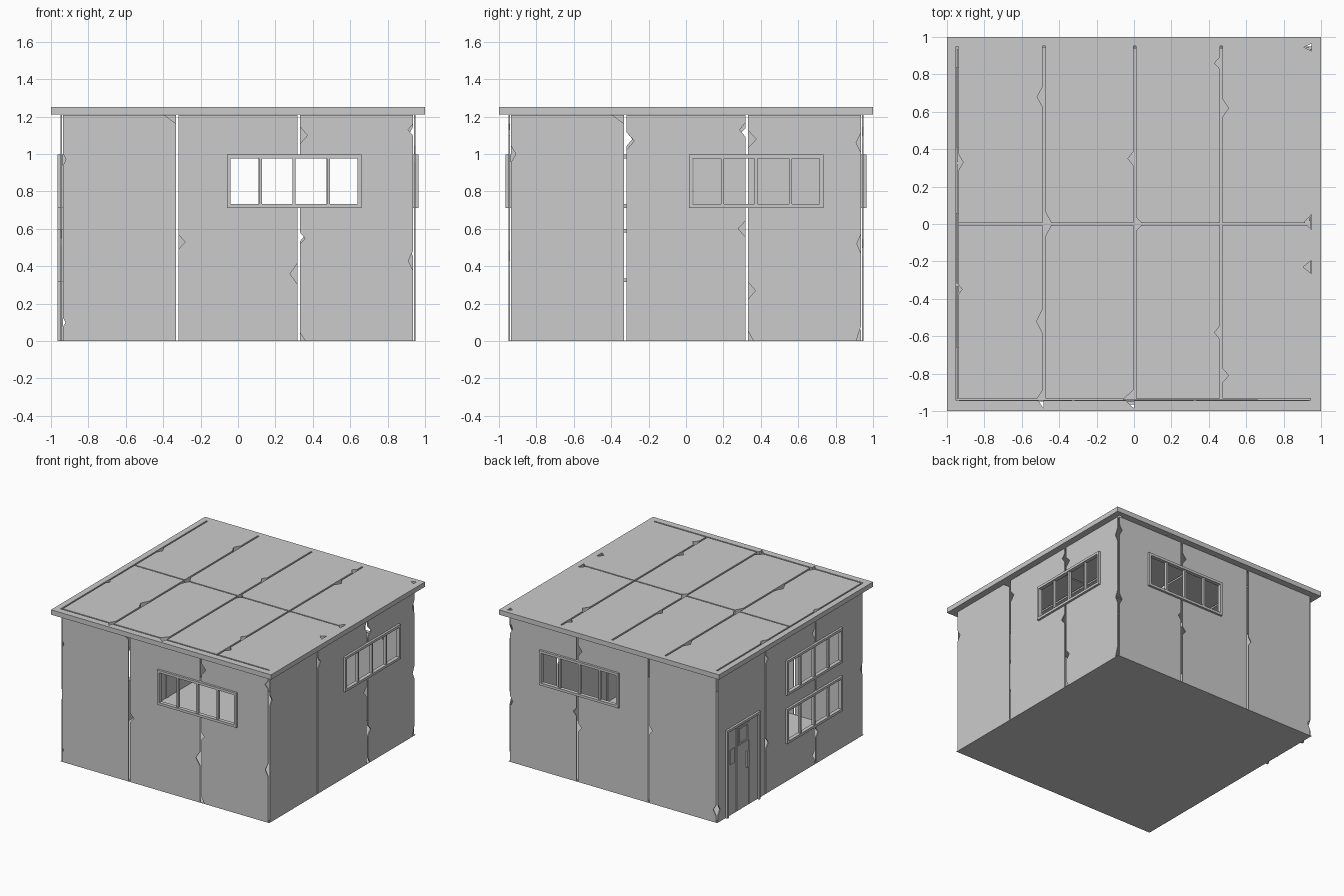
import bpy, bmesh, math
from mathutils import Matrix

cube = bpy.data.objects.get("Cube")
if cube:
    bpy.data.objects.remove(cube, do_unlink=True)

concrete = bpy.data.materials.new("concrete_grey")
concrete.use_nodes = True
GREY = (0.6, 0.6, 0.6, 1)
concrete.diffuse_color = GREY
concrete.node_tree.nodes["Principled BSDF"].inputs["Base Color"].default_value = GREY


def rect(u0, u1, v0, v1):
    return [(u0, v0), (u1, v0), (u1, v1), (u0, v1)]


def prisms(name, parts, matrix):
    """One object from (outline, low, high) prisms drawn in a local plane."""
    bm = bmesh.new()
    for outline, low, high in parts:
        a = [bm.verts.new((u, v, low)) for u, v in outline]
        b = [bm.verts.new((u, v, high)) for u, v in outline]
        bm.faces.new(a)
        bm.faces.new(b)
        for i in range(len(a)):
            j = (i + 1) % len(a)
            bm.faces.new((a[i], a[j], b[j], b[i]))
    bmesh.ops.recalc_face_normals(bm, faces=bm.faces)
    bm.transform(matrix)
    mesh = bpy.data.meshes.new(name)
    bm.to_mesh(mesh)
    bm.free()
    mesh.materials.append(concrete)
    obj = bpy.data.objects.new(name, mesh)
    bpy.context.collection.objects.link(obj)
    return obj


def cut_plate(name, outline, low, high, holes, matrix):
    """A flat slab with openings cut right through it."""
    plate = prisms(name, [(outline, low, high)], matrix)
    cutter = prisms(name + "_cutter", [(h, low - 0.05, high + 0.05) for h in holes], matrix)
    cutter.hide_render = True
    mod = plate.modifiers.new("openings", "BOOLEAN")
    mod.operation, mod.solver, mod.object = "DIFFERENCE", "EXACT", cutter
    mod.use_self = True
    bpy.context.view_layer.objects.active = plate
    bpy.ops.object.modifier_apply(modifier=mod.name)
    bpy.data.objects.remove(cutter, do_unlink=True)
    return plate


def chip(seam, at, reach, half):
    """Triangular break in a seam; reach is signed across the seam."""
    root = seam - math.copysign(0.003, reach)
    return [(root, at - half), (seam + reach, at), (root, at + half)]


FRAME = 0.02          # width of frame bars
W, H = 0.72, 0.285    # window size
BARS = (0.18, 0.36, 0.543)
OUT = 0.966           # outer face of the frames


def window(name, u, v, matrix):
    parts = [(rect(u, u + W, v, v + FRAME), 0.935, OUT),
             (rect(u, u + W, v + H - FRAME, v + H), 0.935, OUT),
             (rect(u, u + FRAME, v + FRAME, v + H - FRAME), 0.935, OUT),
             (rect(u + W - FRAME, u + W, v + FRAME, v + H - FRAME), 0.935, OUT)]
    parts += [(rect(u + b - 0.008, u + b + 0.008, v + FRAME, v + H - FRAME), 0.938, 0.96)
              for b in BARS]
    prisms(name, parts, matrix)


# Walls: name, quarter turns, windows (u, v), chips (seam, height, reach, half)
SEAM, END, TOP, SILL = 0.324, 0.936, 1.21, 0.712
WALLS = [
    ("front", 0, [(-0.06, SILL)],
     [(-SEAM, TOP, -0.065, 0.05), (-SEAM, 0.53, 0.035, 0.04), (SEAM, 1.1, 0.04, 0.05),
      (SEAM, 0.55, 0.028, 0.035), (SEAM, 0.36, -0.038, 0.06), (SEAM, 0, 0.03, 0.05),
      (-END, 0.97, 0.016, 0.04), (-END, 0.1, 0.014, 0.03),
      (END, 1.13, -0.027, 0.035), (END, 0.43, -0.025, 0.06)]),
    ("left", 1, [(0.015, SILL)],
     [(-SEAM, TOP, -0.065, 0.05), (-SEAM, 1.07, 0.04, 0.05), (SEAM, 1.13, -0.03, 0.04),
      (SEAM, 1.08, 0.045, 0.05), (SEAM, 0.6, -0.038, 0.045), (SEAM, 0.27, 0.04, 0.05),
      (SEAM, 0, 0.03, 0.06), (-END, 1, 0.026, 0.05), (END, 1.06, -0.026, 0.06),
      (END, 0.52, -0.022, 0.06), (END, 0, -0.026, 0.09)]),
    ("back", 2, [(-0.66, SILL)],
     [(-SEAM, 1.08, 0.035, 0.05), (-SEAM, 0.57, -0.03, 0.04), (-SEAM, 0.45, 0.03, 0.04),
      (SEAM, 0.6, 0.025, 0.04), (END, 0.1, -0.025, 0.05), (-END, 0.5, 0.025, 0.05),
      (-END, 1.1, 0.025, 0.05)]),
    ("right", 3, [(-0.06, SILL), (-0.06, 0.315)],
     [(-SEAM, 1.1, 0.035, 0.04), (-SEAM, 0.41, 0.035, 0.05), (SEAM, 1.08, -0.03, 0.04),
      (SEAM, 0.25, 0.035, 0.04), (SEAM, 0.08, -0.03, 0.04), (-END, 0.1, 0.025, 0.05),
      (END, 0.55, -0.025, 0.05)]),
]
upright = Matrix.Rotation(math.pi / 2, 4, "X")
for side, turns, windows, chips in WALLS:
    place = Matrix.Rotation(turns * math.pi / 2, 4, "Z") @ upright
    holes = [rect(s - 0.007, s + 0.007, -0.1, 1.3) for s in (-SEAM, SEAM)]
    holes += [chip(s + math.copysign(0.007 if abs(s) < 0.5 else -0.0, r), z, r, h)
              for s, z, r, h in chips]
    holes += [rect(u + 0.01, u + W - 0.01, v + 0.01, v + H - 0.01) for u, v in windows]
    cut_plate(side + "_wall", rect(-END, END, 0.004, TOP), 0.94, 0.948, holes, place)
    for i, (u, v) in enumerate(windows):
        window(f"{side}_window_{i + 1}", u, v, place)

# Door: frame, leaf, raised bars, small pane surround and handle plates
place = Matrix.Rotation(-math.pi / 2, 4, "Z") @ upright
D0, D1, DT = -0.84, -0.41, 0.72
prisms("door_frame", [(rect(D0, D0 + FRAME, 0, DT), 0.935, OUT),
                      (rect(D1 - FRAME, D1, 0, DT), 0.935, OUT),
                      (rect(D0 + FRAME, D1 - FRAME, DT - FRAME, DT), 0.935, OUT)], place)
prisms("door_leaf", [(rect(D0 + FRAME, D1 - FRAME, 0.005, DT - FRAME), 0.938, 0.951)], place)
prisms("door_bars", [(rect(u - 0.006, u + 0.006, 0.005, DT - FRAME), 0.951, 0.956)
                     for u in (-0.7, -0.54)], place)
prisms("door_pane_frame", [(rect(-0.69, -0.55, z, z + 0.014), 0.951, 0.96)
                           for z in (0.54, 0.67)] +
       [(rect(u, u + 0.014, 0.554, 0.67), 0.951, 0.96) for u in (-0.69, -0.564)], place)
prisms("door_plates", [(rect(-0.79, -0.73, 0.42, 0.54), 0.951, 0.957),
                       (rect(-0.58, -0.55, 0.32, 0.45), 0.951, 0.964)], place)

# Floor
flat = Matrix.Identity(4)
prisms("floor", [(rect(-0.948, 0.948, -0.948, 0.948), 0, 0.004)], flat)

# Roof slab with open seams and chips
slits = [rect(-0.951, -0.939, -0.945, 0.95), rect(-0.95, 0.945, -0.945, -0.934),
         rect(-0.945, 0.945, -0.005, 0.005)]
slits += [rect(x - 0.007, x + 0.007, -0.94, 0.952) for x in (-0.481, 0.003, 0.467)]
ROOF_CHIPS = [
    (-0.488, 0.68, -0.03, 0.06), (-0.488, -0.52, -0.033, 0.07), (-0.488, -0.935, -0.03, 0.05),
    (-0.474, 0, 0.035, 0.07), (-0.004, 0.35, -0.028, 0.04), (0.01, 0, 0.035, 0.04),
    (-0.004, -0.935, -0.05, 0.05), (0.46, 0.86, -0.03, 0.035), (0.474, 0.62, 0.032, 0.05),
    (0.46, -0.58, -0.03, 0.04), (0.474, -0.81, 0.032, 0.04), (-0.939, 0.33, 0.025, 0.05),
    (-0.939, -0.35, 0.02, 0.03), (0.945, 0.01, -0.035, 0.04), (0.945, -0.23, -0.04, 0.035),
    (0.945, 0.945, -0.035, 0.02)]
cut_plate("roof", rect(-1, 1, -1, 1), 1.212, 1.252,
          slits + [chip(*c) for c in ROOF_CHIPS], flat)
